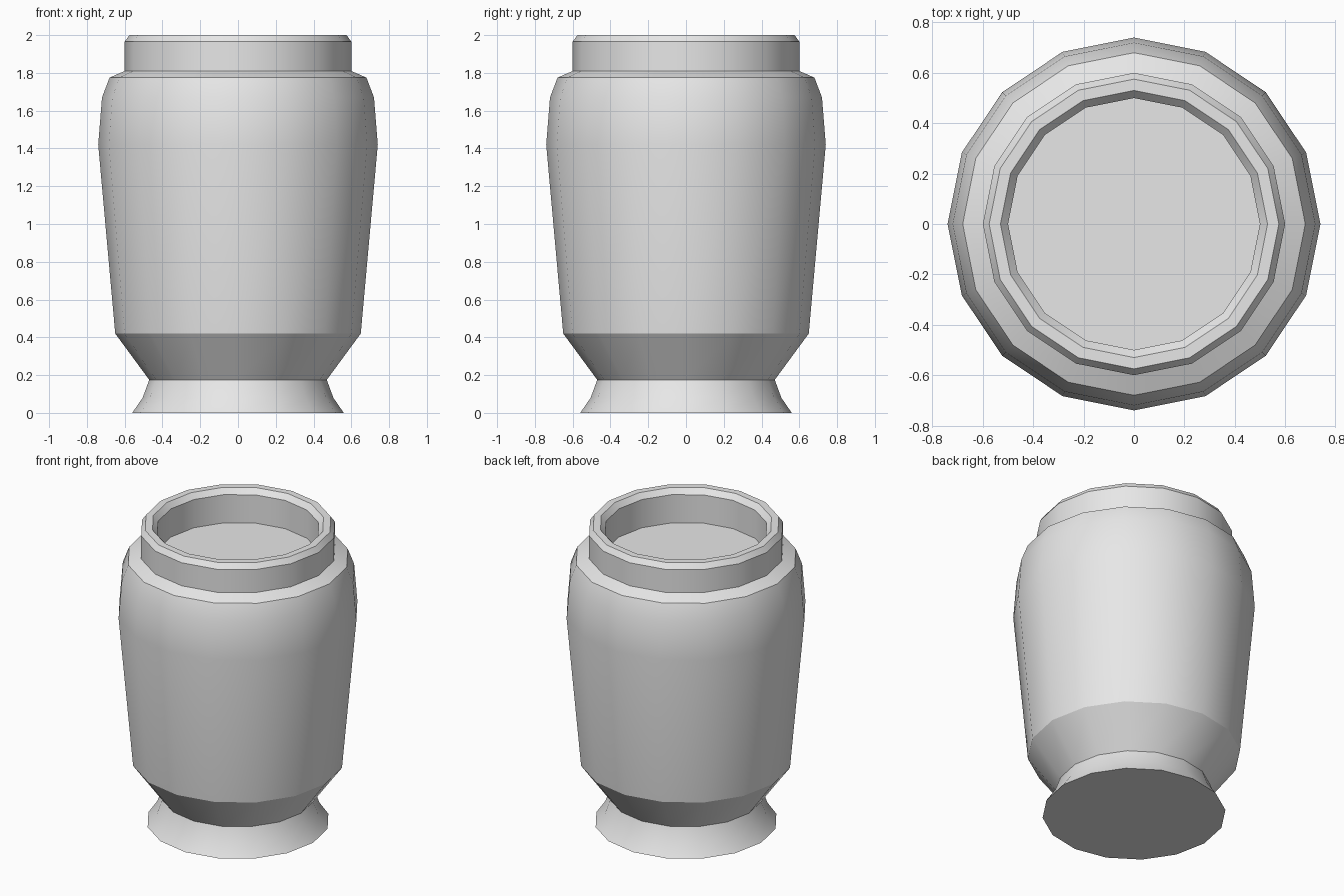
import bpy
import bmesh
import math

cube = bpy.data.objects.get("Cube")
if cube:
    bpy.data.objects.remove(cube, do_unlink=True)

SIDES = 16

# Single plain colour
grey = bpy.data.materials.new("light_grey")
colour = (0.8, 0.8, 0.8, 1.0)
grey.diffuse_color = colour
grey.use_nodes = True
for node in grey.node_tree.nodes:
    if node.type == "BSDF_PRINCIPLED":
        node.inputs["Base Color"].default_value = colour

# Outline as (radius, height): foot, belly, shoulder, collar, inner recess
foot = [(0.56, 0), (0.505, 0.08), (0.47, 0.175)]
belly = [(0.65, 0.42), (0.74, 1.42), (0.72, 1.67), (0.68, 1.775)]
collar = [(0.60, 1.81), (0.60, 1.965), (0.575, 2.0)]
recess = [(0.53, 2.0), (0.50, 1.965), (0.50, 1.775)]


def lathe(name, profile, material):
    """Turn an outline around z and cap its first and last rings."""
    bm = bmesh.new()
    rings = []
    for radius, z in profile:
        angles = [math.tau * i / SIDES for i in range(SIDES)]
        rings.append([bm.verts.new((radius * math.cos(a), radius * math.sin(a), z))
                      for a in angles])
    for low, high in zip(rings, rings[1:]):
        for i in range(SIDES):
            j = (i + 1) % SIDES
            bm.faces.new((low[i], low[j], high[j], high[i]))
    bm.faces.new(rings[0][::-1])
    bm.faces.new(rings[-1])
    bmesh.ops.recalc_face_normals(bm, faces=bm.faces)
    mesh = bpy.data.meshes.new(name)
    bm.to_mesh(mesh)
    bm.free()
    mesh.materials.append(material)
    obj = bpy.data.objects.new(name, mesh)
    bpy.context.collection.objects.link(obj)
    return obj


urn = lathe("urn", foot + belly + collar + recess, grey)

# Smooth around the body, crisp at the rims
bpy.ops.object.select_all(action="DESELECT")
urn.select_set(True)
bpy.context.view_layer.objects.active = urn
bpy.ops.object.shade_smooth_by_angle(angle=math.radians(30))
